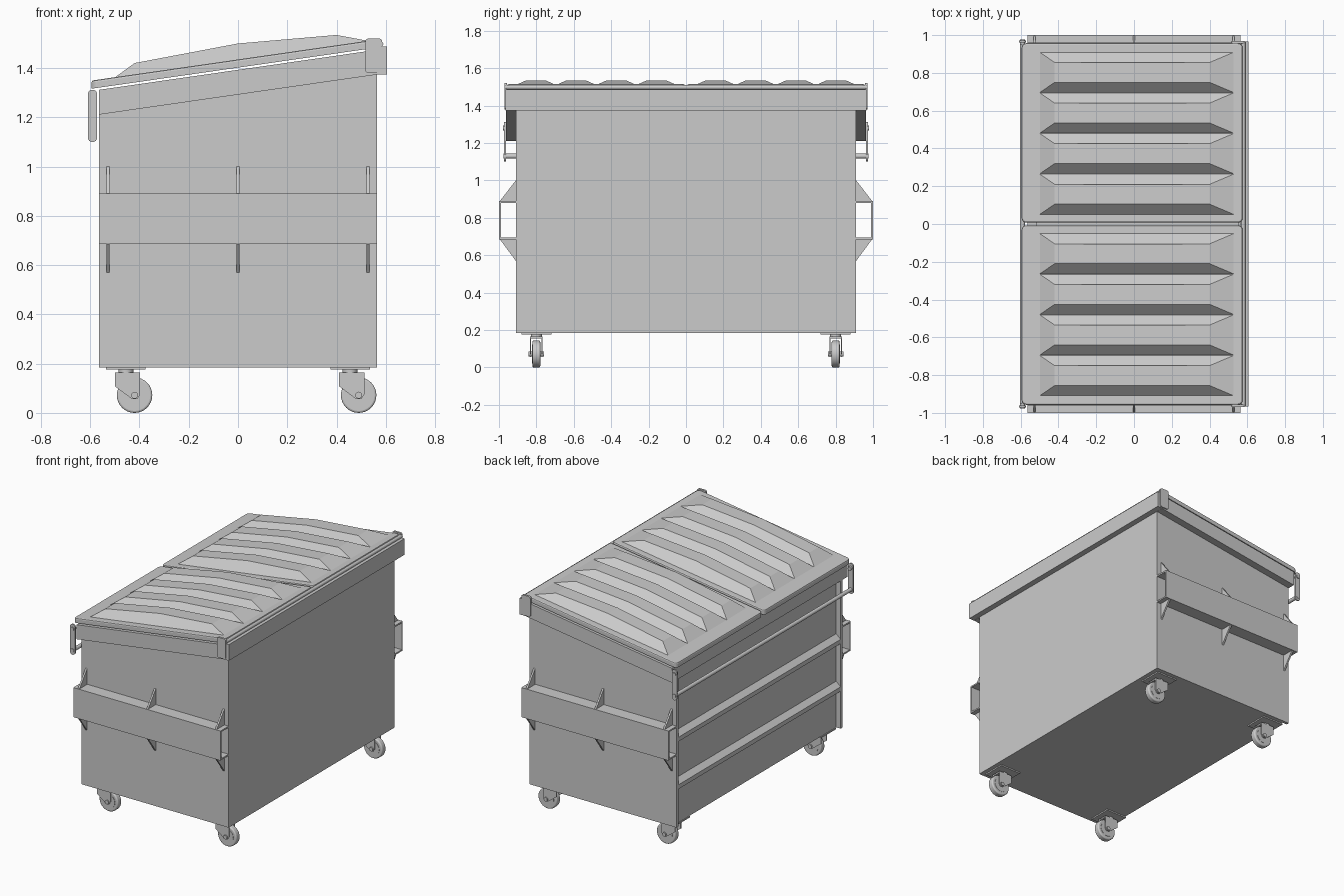
import bpy, bmesh, math
from mathutils import Vector

if "Cube" in bpy.data.objects:
    bpy.data.objects.remove(bpy.data.objects["Cube"])

SLOPE = 0.144  # fall of the lid and rim towards -x


def make(name, bm):
    bmesh.ops.recalc_face_normals(bm, faces=bm.faces)
    me = bpy.data.meshes.new(name)
    bm.to_mesh(me)
    bm.free()
    ob = bpy.data.objects.new(name, me)
    bpy.context.collection.objects.link(ob)
    return ob


def prism(name, pts, a, b, axis='y'):
    """Extrude a profile: xz points along y, or yz points along x."""
    bm = bmesh.new()
    place = (lambda p: (p[0], a, p[1])) if axis == 'y' else (lambda p: (a, p[0], p[1]))
    face = bm.faces.new([bm.verts.new(place(p)) for p in pts])
    ext = bmesh.ops.extrude_face_region(bm, geom=[face])
    step = Vector((0, b - a, 0)) if axis == 'y' else Vector((b - a, 0, 0))
    bmesh.ops.translate(bm, vec=step, verts=[v for v in ext['geom'] if isinstance(v, bmesh.types.BMVert)])
    return make(name, bm)


def box(name, x0, x1, y0, y1, z0, z1):
    return prism(name, [(x0, z0), (x1, z0), (x1, z1), (x0, z1)], y0, y1)


def cyl(name, r, depth, loc, along_y=True, sides=32, bevel=0):
    bpy.ops.mesh.primitive_cylinder_add(vertices=sides, radius=r, depth=depth, location=loc,
                                        rotation=(math.pi / 2 if along_y else 0, 0, 0))
    ob = bpy.context.object
    ob.name = name
    if bevel:
        m = ob.modifiers.new("bevel", 'BEVEL')
        m.width, m.segments = bevel, 3
    bpy.ops.object.shade_smooth_by_angle(angle=math.radians(40))
    return ob


def rounded(x0, x1, z0, z1, r, n=5):
    """Rounded rectangle outline in xz."""
    pts = []
    for i, (cx, cz) in enumerate([(x1 - r, z1 - r), (x0 + r, z1 - r), (x0 + r, z0 + r), (x1 - r, z0 + r)]):
        for k in range(n):
            t = (i + k / (n - 1)) * math.pi / 2
            pts.append((cx + r * math.cos(t), cz + r * math.sin(t)))
    return pts


def rim(x, top):
    return (1.393 if top else 1.2925) + SLOPE * x


# Body shell
X, Y, Z0 = 0.565, 0.91, 0.185
box("floor", -0.53, X, -0.9, 0.9, Z0, Z0 + 0.015)
box("tall_wall", X - 0.015, X, -0.9, 0.9, Z0, 1.47)
wall = [(-0.515, Z0), (-0.53, Z0)]
for z in (0.47, 0.80):  # stiffening ribs across the low wall
    wall += [(-0.53, z - 0.04), (-X, z - 0.025), (-X, z + 0.005), (-0.53, z + 0.035)]
wall += [(-0.53, 1.19), (-X, 1.21), (-X, 1.312), (-0.515, 1.312)]
prism("low_ribbed_wall", wall, -0.9, 0.9)
box("tall_wall_rim", X, 0.605, -0.965, 0.965, 1.375, 1.487)

for s in (-1, 1):
    prism("side_wall", [(-X, Z0), (X, Z0), (X, rim(X, True)), (-X, rim(-X, True))], s * 0.89, s * Y)
    prism("side_rim", [(-X, rim(-X, False)), (X, rim(X, False)), (X, rim(X, True)), (-X, rim(-X, True))],
          s * Y, s * 0.962)
    # Fork pocket: open channel with triangular gussets
    prism("fork_pocket", [(s * Y, 0.685), (s, 0.685), (s, 0.89), (s * Y, 0.89), (s * Y, 0.88),
                          (s * 0.99, 0.88), (s * 0.99, 0.695), (s * Y, 0.695)], -X, X, 'x')
    for x in (-0.527, 0, 0.527):
        prism("upper_gusset", [(s * Y, 0.89), (s * 0.995, 0.89), (s * Y, 1.0)], x - 0.006, x + 0.006, 'x')
        prism("lower_gusset", [(s * Y, 0.685), (s * 0.995, 0.685), (s * Y, 0.57)], x - 0.006, x + 0.006, 'x')
    # Handle bracket and hinge bracket
    prism("bar_bracket", rounded(-0.61, -0.572, 1.10, 1.312, 0.018), s * 0.962, s * 0.972)
    cyl("bracket_bolt", 0.013, 0.03, (-0.591, s * 0.963, 1.28), sides=16)
    prism("hinge_bracket", rounded(0.517, 0.585, 1.38, 1.52, 0.012), s * 0.956, s * 0.97)
cyl("low_bar", 0.013, 1.95, (-0.591, 0, 1.13), sides=20)
cyl("hinge_rod", 0.012, 1.93, (0.578, 0, 1.498), sides=20)

# Lids with four raised ribs each
for s in (-1, 1):
    bm = bmesh.new()
    bmesh.ops.create_cube(bm, size=1)
    for v in bm.verts:
        v.co = Vector((-0.01 + v.co.x * 1.17, s * 0.482 + v.co.y * 0.95, 1.4185 + v.co.z * 0.033))
    up = [e for e in bm.edges if abs(e.verts[0].co.z - e.verts[1].co.z) > 0.01]
    bmesh.ops.bevel(bm, geom=up, offset=0.025, segments=4, profile=0.5, affect='EDGES')
    top = [e for e in bm.edges if all(v.co.z > 1.43 for v in e.verts)]
    bmesh.ops.bevel(bm, geom=top, offset=0.008, segments=2, profile=0.5, affect='EDGES')
    for k in range(4):
        y0 = 0.05 + 0.215 * k
        base = [bm.verts.new((x, s * y, 1.434)) for x, y in
                ((-0.5, y0), (0.53, y0), (0.53, y0 + 0.215), (-0.5, y0 + 0.215))]
        crest = ((-0.42, 0.047), (0, 0.066), (0.4, 0.043))
        near, far = [[bm.verts.new((x, s * y, 1.434 + h)) for x, h in crest]
                     for y in (y0 + 0.055, y0 + 0.16)]
        bm.faces.new([base[0], base[1]] + near[::-1])
        bm.faces.new([base[3], base[2]] + far[::-1])
        bm.faces.new([base[0], near[0], far[0], base[3]])
        bm.faces.new([base[1], near[2], far[2], base[2]])
        for i in (0, 1):
            bm.faces.new([near[i], near[i + 1], far[i + 1], far[i]])
        bm.faces.new(base)
    for v in bm.verts:
        v.co.z += SLOPE * v.co.x
    make("lid", bm)

# Casters
for px in (-0.455, 0.455):
    for y in (-0.8, 0.8):
        wx = px + 0.035
        box("caster_plate", px - 0.08, px + 0.08, y - 0.08, y + 0.08, 0.176, Z0)
        cyl("caster_swivel", 0.03, 0.02, (px, y, 0.17), along_y=False, sides=24)
        box("caster_crown", px - 0.045, px + 0.055, y - 0.034, y + 0.034, 0.155, 0.165)
        for s in (-1, 1):
            prism("caster_fork", [(px - 0.045, 0.165), (px + 0.058, 0.165), (px + 0.058, 0.075),
                                  (wx + 0.01, 0.056), (wx - 0.01, 0.056), (px - 0.045, 0.108)],
                  y + s * 0.028, y + s * 0.034)
        cyl("caster_tyre", 0.072, 0.042, (wx, y, 0.072), bevel=0.008)
        cyl("caster_hub", 0.05, 0.046, (wx, y, 0.072))
        cyl("caster_axle", 0.014, 0.084, (wx, y, 0.072), sides=12)
